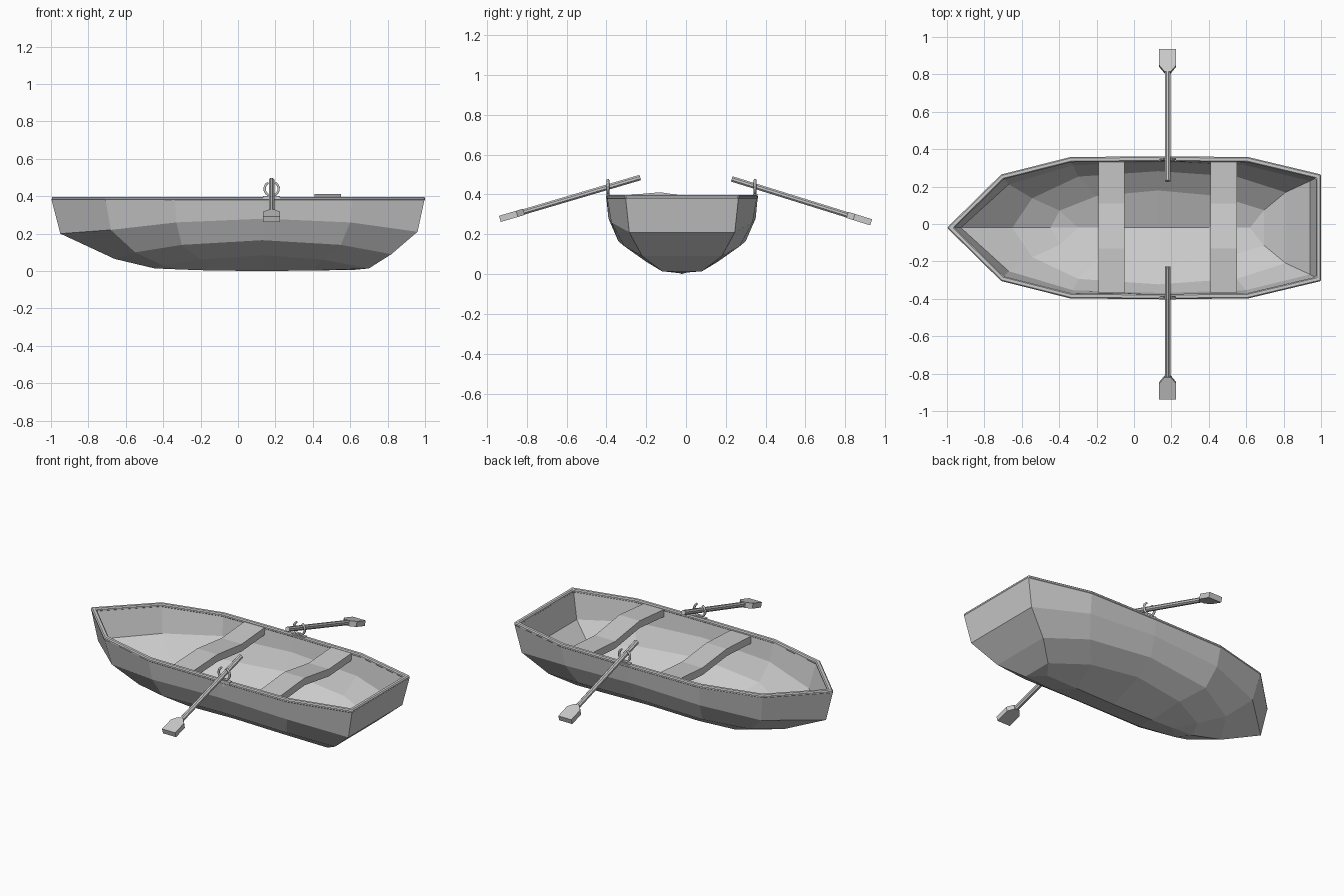
import bpy, bmesh
from math import radians, sin, cos
from mathutils import Vector, Matrix

if "Cube" in bpy.data.objects:
    bpy.data.objects.remove(bpy.data.objects["Cube"])

CY = -0.02  # centreline of the hull


def make(name, bm):
    me = bpy.data.meshes.new(name)
    bm.to_mesh(me)
    bm.free()
    ob = bpy.data.objects.new(name, me)
    bpy.context.collection.objects.link(ob)
    return ob


def loft(name, rows, closed_ends=False):
    """Skin quads between closed rings of points."""
    bm = bmesh.new()
    rings = [[bm.verts.new(p) for p in r] for r in rows]
    n = len(rings[0])
    for a, b in zip(rings, rings[1:]):
        for i in range(n):
            j = (i + 1) % n
            bm.faces.new((a[i], a[j], b[j], b[i]))
    if closed_ends:
        bm.faces.new(rings[0][::-1])
        bm.faces.new(rings[-1])
        bmesh.ops.recalc_face_normals(bm, faces=bm.faces)
    bmesh.ops.remove_doubles(bm, verts=bm.verts, dist=0.0005)
    return make(name, bm)


def ring(half):
    """Mirror a bow-to-stern half outline into a full ring."""
    return ([(x, CY + y, z) for x, y, z in half]
            + [(x, CY - y, z) for x, y, z in half[:0:-1]])


def solidify(ob, t):
    m = ob.modifiers.new("thickness", 'SOLIDIFY')
    m.thickness, m.offset, m.use_even_offset = t, -1, True


# Hull: strake lines from the sheer down to the keel
sheer = [(-1, 0), (-.71, .285), (-.34, .378), (.14, .382), (.61, .378), (1, .285)]
strakes = [
    [(x * .998, y * .995, .385) for x, y in sheer],
    [(-.95, 0, .2), (-.68, .25, .22), (-.33, .355, .26), (.14, .37, .28),
     (.6, .355, .26), (.96, .265, .21)],
    [(-.66, 0, .065), (-.55, .17, .1), (-.3, .29, .14), (.13, .32, .165),
     (.55, .29, .14), (.82, .2, .09)],
    [(-.45, 0, .015), (-.40, .1, .03), (-.2, .18, .062), (.13, .21, .085),
     (.45, .18, .062), (.7, .1, .014)],
    [(-.42, 0, .013), (-.3, 0, .008), (-.15, 0, .003), (.13, 0, 0),
     (.4, 0, .003), (.62, 0, .006)],
]
hull = loft("hull", [ring(s) for s in strakes])
solidify(hull, .022)

# Gunwale rim around the sheer
rim = loft("gunwale", [ring([(x, y, z) for x, y in sheer]) for z in (.397, .376)])
solidify(rim, .028)
b = rim.modifiers.new("chamfer", 'BEVEL')
b.width, b.segments, b.limit_method, b.angle_limit = .006, 1, 'ANGLE', radians(70)


# Gently wavy thwart seats
def seat(name, x0, heights):
    rows = []
    for y, z in zip((-.368, -.13, .11, .342), heights):
        rows.append([(x0, y, z), (x0 + .14, y, z),
                     (x0 + .14, y, z - .045), (x0, y, z - .045)])
    loft(name, rows, True)


seat("front_seat", -.19, (.385, .397, .37, .388))
seat("rear_seat", .41, (.39, .411, .375, .39))

OX = .18


# Oars: round shaft, tapered flat blade
def oar(name, grip, tip):
    grip, tip = Vector(grip), Vector(tip)
    d = (tip - grip).normalized()
    up = Vector((1, 0, 0)).cross(d)
    length = (tip - grip).length
    rows = []
    for t in (0, length - .1):
        rows.append([grip + d * t + Vector((.015 * cos(a), 0, 0)) + up * .015 * sin(a)
                     for a in [radians(45 * k + 22.5) for k in range(8)]])
    loft(name + "_shaft", rows, True)
    rows = []
    for t, w in ((length - .125, .017), (length - .09, .045), (length, .045)):
        rows.append([grip + d * t + Vector((sx * w, 0, 0)) + up * sz * .016
                     for sx, sz in ((-1, -1), (1, -1), (1, 1), (-1, 1))])
    loft(name + "_blade", rows, True)


oar("left_oar", (OX, -.23, .485), (OX, -.935, .277))
oar("right_oar", (OX, .23, .478), (OX, .93, .26))


# Oarlocks: open U-shaped fork, pin and mounting plate
def oarlock(name, y):
    cu = bpy.data.curves.new(name + "_fork", 'CURVE')
    cu.dimensions, cu.bevel_depth, cu.bevel_resolution = '3D', .007, 1
    cu.use_fill_caps = True
    sp = cu.splines.new('POLY')
    n = 13
    sp.points.add(n - 1)
    for k, p in enumerate(sp.points):
        a = radians(120 + 300 * k / (n - 1))
        p.co = (OX + .038 * cos(a), y, .44 + .038 * sin(a), 1)
    bpy.context.collection.objects.link(bpy.data.objects.new(name + "_fork", cu))
    for part, size, z in (("_pin", (.014, .014, .05), .385), ("_plate", (.09, .022, .012), .395)):
        bm = bmesh.new()
        bmesh.ops.create_cube(bm, size=1, matrix=Matrix.Translation((OX, y, z))
                              @ Matrix.Diagonal((*size, 1)))
        make(name + part, bm)


oarlock("left_oarlock", -.392)
oarlock("right_oarlock", .347)
